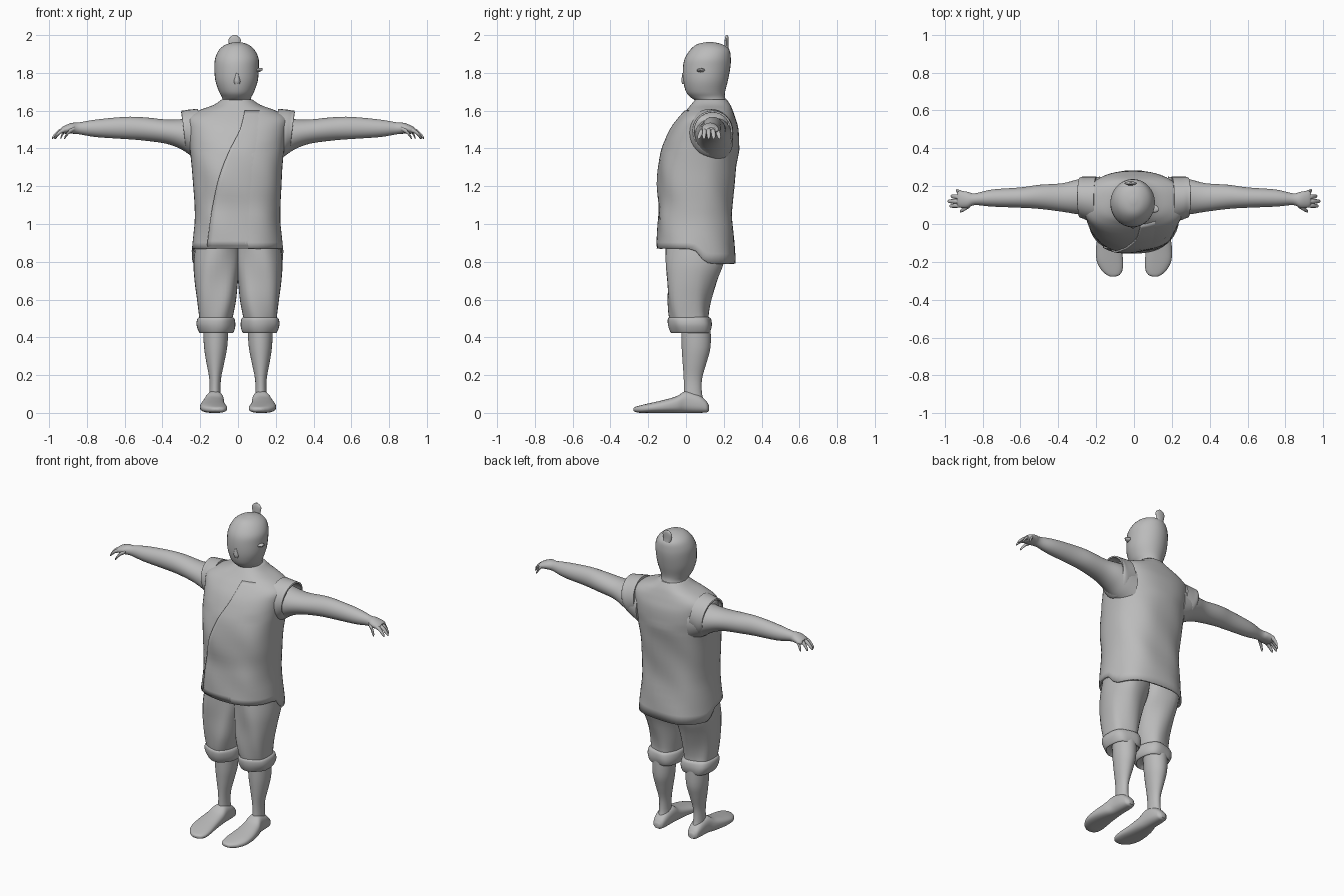
import bpy, bmesh, math
from mathutils import Vector
from mathutils.bvhtree import BVHTree

default_cube = bpy.data.objects.get("Cube")
if default_cube:
    bpy.data.objects.remove(default_cube, do_unlink=True)

grey = bpy.data.materials.new("plain grey")
grey.use_nodes = True
colour = (.5, .5, .5, 1)
grey.diffuse_color = colour
grey.node_tree.nodes["Principled BSDF"].inputs["Base Color"].default_value = colour


def finish(name, bm, thickness=0):
    """Turn a bmesh into a smooth grey object, optionally with cloth thickness."""
    bmesh.ops.recalc_face_normals(bm, faces=bm.faces)
    mesh = bpy.data.meshes.new(name)
    bm.to_mesh(mesh)
    bm.free()
    mesh.materials.append(grey)
    obj = bpy.data.objects.new(name, mesh)
    bpy.context.collection.objects.link(obj)
    bpy.ops.object.select_all(action='DESELECT')
    bpy.context.view_layer.objects.active = obj
    obj.select_set(True)
    bpy.ops.object.shade_smooth_by_angle(angle=math.radians(50))
    if thickness:
        shell = obj.modifiers.new("cloth thickness", 'SOLIDIFY')
        shell.thickness = thickness
        shell.offset = -1
    return obj


def spline(values, u):
    """Catmull-Rom interpolation through a list of equally long tuples."""
    i = min(int(u), len(values) - 2)
    t = u - i
    last = len(values) - 1
    p, q, r, s = (values[min(max(k, 0), last)] for k in range(i - 1, i + 3))
    return [b + t * ((c - a) + t * (2*a - 5*b + 4*c - d + t * (3*(b - c) + d - a))) / 2
            if i else b + t * (c - b)
            for a, b, c, d in zip(p, q, r, s)]


def loft(name, rings, axis='z', side=1, power=2, sides=32, steps=4,
         caps=(True, True), warp=None, thickness=0):
    """Skin rings of (position, low a, high a, low b, high b) along an axis."""
    bm = bmesh.new()
    loops = []
    for k in range((len(rings) - 1) * steps + 1):
        t, a0, a1, b0, b1 = spline(rings, k / steps)
        loop = []
        for j in range(sides):
            angle = math.tau * j / sides
            c, s = (math.copysign(abs(f) ** (2 / power), f)
                    for f in (math.cos(angle), math.sin(angle)))
            a = (a0 + a1 + (a1 - a0) * c) / 2
            b = (b0 + b1 + (b1 - b0) * s) / 2
            co = {'z': (a, b, t), 'x': (t, a, b), 'y': (a, t, b)}[axis]
            co = Vector(co)
            if warp:
                co = warp(co, angle)
            co.x *= side
            loop.append(bm.verts.new(co))
        loops.append(loop)
    for low, high in zip(loops, loops[1:]):
        for j in range(sides):
            n = (j + 1) % sides
            bm.faces.new((low[j], low[n], high[n], high[j]))
    if caps[0]:
        bm.faces.new(loops[0])
    if caps[1]:
        bm.faces.new(loops[-1])
    return finish(name, bm, thickness)


# Sleeveless wrap jacket, with a hem that steps down behind the side slits
def drape(co, angle):
    fall = max(0, (1 - co.z) / .17)
    co.z -= fall * .04 * math.tanh((co.y - .08) / .03)
    crease = math.sin(angle * 5 + co.z * 9) * math.sin(co.z * 14)
    if co.z < 1.4:
        co.y += .005 * crease
    return co


jacket = loft("jacket", [
    (.83, -.245, .24, -.155, .265), (1, -.23, .225, -.15, .25),
    (1.1, -.23, .225, -.143, .248), (1.2, -.237, .23, -.148, .255),
    (1.3, -.245, .235, -.143, .267), (1.4, -.255, .245, -.12, .28),
    (1.5, -.265, .26, -.078, .278), (1.56, -.27, .265, -.035, .262),
    (1.6, -.21, .2, 0, .248), (1.63, -.13, .12, .025, .235),
    (1.66, -.085, .075, .05, .215)],
    power=2.4, sides=48, caps=(False, True), warp=drape, thickness=.012)

# Overlapping front flap, laid on the jacket with a diagonal edge
tree = BVHTree.FromObject(jacket, bpy.context.evaluated_depsgraph_get())
edge = [(-.165, .88), (-.15, 1), (-.13, 1.12), (-.1, 1.25),
        (-.05, 1.38), (.01, 1.5), (.035, 1.6)]
bm = bmesh.new()
rows = []
columns = 12
for k in range(25):
    x0, z = spline(edge, k / 4)
    row = []
    for j in range(columns + 1):
        f = j / columns
        x = x0 + (.15 - x0) * f
        hit = tree.ray_cast(Vector((x, -1, z)), Vector((0, 1, 0)))[0]
        row.append(bm.verts.new((x, hit.y - .009 + .013 * f, z)))
    rows.append(row)
for low, high in zip(rows, rows[1:]):
    for j in range(columns):
        bm.faces.new((low[j], low[j + 1], high[j + 1], high[j]))
flap = finish("front_flap", bm, .009)

# Head with neck, topknot and the single small ear
loft("head", [
    (1.6, -.11, .1, .05, .23), (1.645, -.085, .07, .055, .215),
    (1.67, -.085, .07, .025, .207), (1.7, -.1, .085, 0, .207),
    (1.76, -.12, .105, -.015, .222), (1.83, -.125, .11, -.016, .235),
    (1.88, -.12, .108, -.005, .237), (1.925, -.098, .085, .025, .228),
    (1.952, -.06, .05, .06, .19), (1.963, -.015, .01, .11, .14)])
loft("nose", [(1.74, -.02, .01, -.02, .02), (1.755, -.025, .015, -.024, .02),
              (1.8, -.015, .005, -.02, .02)], sides=12)
loft("topknot", [
    (1.9, -.03, .01, .2, .23), (1.94, -.045, .01, .203, .225),
    (1.975, -.05, .015, .205, .225), (1.992, -.038, .003, .208, .224),
    (2, -.025, -.01, .212, .22)], sides=16)
loft("left_ear", [(.09, .055, .1, 1.8, 1.825), (.115, .06, .1, 1.805, 1.825),
                  (.13, .07, .085, 1.815, 1.825)], axis='x', sides=12)


def puff(co, angle):
    """Soft vertical folds in the trouser cloth."""
    co.y += .006 * math.sin(angle * 4 + co.z * 12)
    return co


for label, side in (("left", 1), ("right", -1)):
    # Armhole collar and bare arm
    loft(label + "_armhole", [
        (.2, .01, .25, 1.37, 1.61), (.25, .02, .25, 1.355, 1.605),
        (.275, .03, .25, 1.37, 1.6), (.288, .035, .245, 1.39, 1.6)],
        axis='x', side=side, caps=(True, False), thickness=.01,
        warp=lambda co, angle: Vector((co.x + (co.z - 1.5) * .12, co.y, co.z)))
    loft(label + "_arm", [
        (.18, .04, .25, 1.32, 1.57), (.24, .045, .245, 1.355, 1.565),
        (.3, .052, .235, 1.395, 1.555), (.38, .065, .215, 1.425, 1.553),
        (.5, .08, .207, 1.442, 1.565), (.6, .086, .193, 1.45, 1.567),
        (.75, .092, .182, 1.46, 1.553), (.84, .1, .162, 1.475, 1.538),
        (.88, .085, .17, 1.478, 1.535), (.92, .087, .175, 1.478, 1.52),
        (.935, .1, .165, 1.485, 1.51)], axis='x', side=side)

    # Drooping fingers and thumb: base x, base y, tip x, tip y
    fingers = {"index": (.9, .1, .975, .095), "middle": (.91, .12, .985, .12),
               "ring": (.91, .14, .968, .147), "little": (.9, .158, .94, .177),
               "thumb": (.865, .1, .92, .066)}
    for finger, (x0, y0, x1, y1) in fingers.items():
        rings = []
        for f, r, z in ((0, .012, 1.505), (.5, .012, 1.49),
                        (.9, .009, 1.462), (1, .003, 1.452)):
            y = y0 + (y1 - y0) * f
            rings.append((x0 + (x1 - x0) * f, y - r, y + r, z - r, z + r))
        loft(label + "_" + finger, rings, axis='x', side=side, sides=10)

    # Knee-length trousers with a rolled cuff
    loft(label + "_trouser", [
        (.45, .04, .2, -.075, .12), (.52, .025, .207, -.09, .118),
        (.6, .01, .217, -.1, .13), (.7, 0, .23, -.103, .16),
        (.8, -.01, .235, -.105, .2), (.92, -.01, .22, -.1, .22)],
        side=side, power=2.3, warp=puff)
    loft(label + "_cuff", [
        (.44, .05, .19, -.05, .11), (.422, .03, .2, -.07, .125),
        (.44, .018, .212, -.083, .135), (.47, .014, .22, -.092, .138),
        (.5, .02, .214, -.092, .13), (.51, .04, .195, -.075, .11)],
        side=side, power=2.3, warp=puff)

    # Bare shin and foot
    loft(label + "_shin", [
        (.04, .085, .155, -.02, .1), (.1, .092, .152, -.012, .085),
        (.18, .09, .152, -.012, .085), (.27, .072, .168, -.018, .11),
        (.35, .057, .18, -.023, .13), (.46, .05, .185, -.025, .13)], side=side)
    loft(label + "_foot", [
        (.122, .105, .14, .01, .04), (.11, .09, .155, .003, .06),
        (.07, .08, .165, 0, .095), (0, .075, .172, 0, .115),
        (-.05, .072, .188, 0, .088), (-.12, .066, .2, 0, .068),
        (-.19, .058, .198, 0, .052), (-.24, .06, .175, 0, .04),
        (-.268, .075, .145, .005, .032), (-.278, .1, .125, .012, .025)],
        axis='y', side=side, power=2.5)
